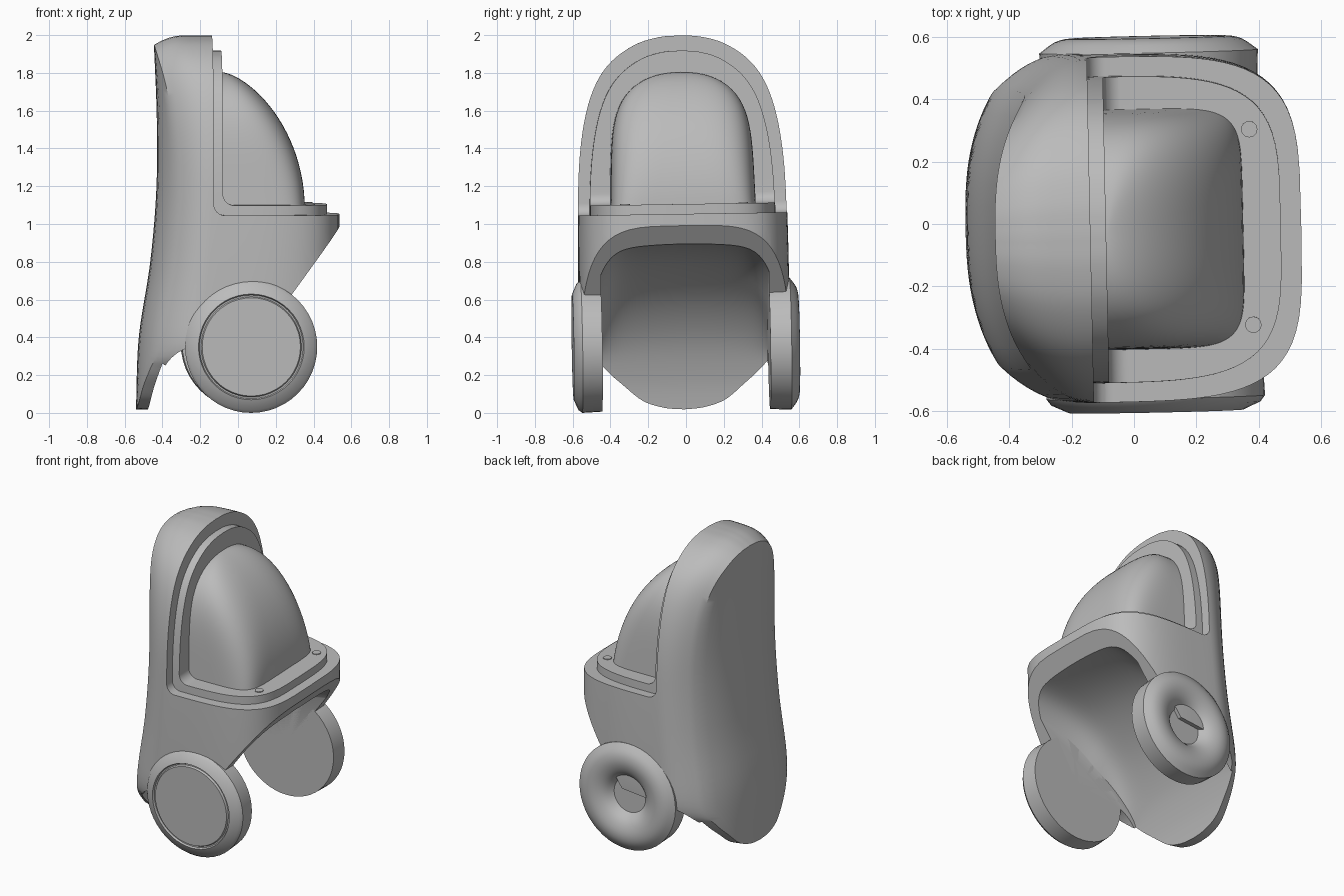
import bpy, bmesh, math
from mathutils import Matrix, Vector

cube = bpy.data.objects.get("Cube")
if cube:
    bpy.data.objects.remove(cube)

grey = bpy.data.materials.new("light_grey")
grey.use_nodes = True
grey.diffuse_color = (0.5, 0.5, 0.5, 1)
grey.node_tree.nodes["Principled BSDF"].inputs["Base Color"].default_value = (0.5, 0.5, 0.5, 1)


def finish(name, bm):
    bmesh.ops.remove_doubles(bm, verts=bm.verts, dist=0.0005)
    bmesh.ops.recalc_face_normals(bm, faces=bm.faces)
    mesh = bpy.data.meshes.new(name)
    bm.to_mesh(mesh)
    bm.free()
    mesh.materials.append(grey)
    obj = bpy.data.objects.new(name, mesh)
    bpy.context.collection.objects.link(obj)
    return obj


def loft(name, rings, caps=True):
    """Skin a list of closed rings that share one point count."""
    bm = bmesh.new()
    rows = [[bm.verts.new(p) for p in ring] for ring in rings]
    n = len(rows[0])
    for a, b in zip(rows, rows[1:]):
        for i in range(n):
            j = (i + 1) % n
            bm.faces.new((a[i], a[j], b[j], b[i]))
    if caps:
        bm.faces.new(rows[0])
        bm.faces.new(rows[-1])
    return finish(name, bm)


def spline(points, steps):
    """Smooth curve through 2D points."""
    pts = [Vector(p) for p in points]
    pts = [2 * pts[0] - pts[1]] + pts + [2 * pts[-1] - pts[-2]]
    out = []
    for a, b, c, d in zip(pts, pts[1:], pts[2:], pts[3:]):
        for k in range(steps):
            t = k / steps
            out.append(0.5 * (2 * b + (c - a) * t + (2 * a - 5 * b + 4 * c - d) * t * t
                              + (3 * b - a - 3 * c + d) * t ** 3))
    return out + [pts[-2]]


def cut(obj, cutter, operation):
    mod = obj.modifiers.new("cut", "BOOLEAN")
    mod.operation = operation
    mod.solver = "EXACT"
    mod.object = cutter
    bpy.context.view_layer.update()
    graph = bpy.context.evaluated_depsgraph_get()
    mesh = bpy.data.meshes.new_from_object(obj.evaluated_get(graph))
    obj.modifiers.clear()
    obj.data = mesh
    bpy.data.objects.remove(cutter)


def slab(profile, half=0.9):
    """Side profile (x, z) extruded across the width."""
    return loft("cutter", [[(x, y, z) for x, z in profile] for y in (-half, half)])


# Half width against height, and the line of the back
OUTLINE = spline([(0, .02), (.12, .03), (.25, .068), (.365, .15), (.475, .24), (.55, .34), (.557, .6),
                  (.553, 1.05), (.54, 1.35), (.505, 1.58), (.447, 1.75), (.36, 1.87), (.235, 1.955),
                  (.11, 1.992), (0, 2.0)], 5)
BACK = spline([(.0, -.54), (.4, -.525), (.8, -.465), (1.2, -.432), (1.6, -.43), (2.0, -.445)], 8)


def back_x(z):
    for a, b in zip(BACK, BACK[1:]):
        if z <= b.x:
            return a.y + (b.y - a.y) * max(0, (z - a.x) / (b.x - a.x))
    return BACK[-1].y


def bow(y):
    """Forward sweep of the back panel toward its edges."""
    return .09 * abs(y / .44) ** 2.7


def hull(name, wide, tall, front):
    """Shell with a bowed back, rounded shoulders and a round nose."""
    stations = [.3 * k / 8 for k in range(9)]
    stations += [.3 + .7 * math.sin(k / 24 * math.pi / 2) for k in range(1, 25)]
    rings = []
    for w, z in OUTLINE:
        side = []
        for u in stations:
            if u <= .3:
                s = .8 + .2 * (1 - (1 - u / .3) ** 2)
            else:
                s = max(0, 1 - ((u - .3) / .7) ** 4.1) ** (1 / 4.1)
            y = w * s * wide
            sweep = bow(w * .8 * wide) * max(0, 1 - u / .3)
            lift = tall * (1 - .025 * max(0, 1 - u / .16) ** 2 * min(1, z / 2))
            side.append((back_x(z) * (1 - u) + front * u + sweep, y, z * lift))
        edge, z0 = side[0][1:]
        rear = []
        for k in range(1, 12):
            y = edge * (k / 6 - 1)
            rear.append((back_x(z) + bow(y), y, z0))
        rings.append(rear + side + [(x, -y, zz) for x, y, zz in reversed(side)])
    return loft(name, rings, caps=False)


def step(x, z):
    """L line with a filleted corner, from the top down and forward."""
    r = .06
    arc = [(x + r - r * math.cos(a), z + r - r * math.sin(a))
           for a in [k / 8 * math.pi / 2 for k in range(9)]]
    return [(x, 2.2)] + arc + [(.8, z)]


parts = []

# Outer shell with stepped front, sloped underside and hollow belly
shell = hull("shell", 1, 1, .535)
cut(shell, slab(step(-.14, 1.055) + [(.8, 2.2)]), "DIFFERENCE")
under = spline([(-.2, .37), (-.3, .345), (-.38, .28), (-.43, .17), (-.475, 0)], 4)
cut(shell, slab([(.54, 1.0), (.1, .4)] + [tuple(p) for p in under]
                + [(-.475, -.2), (1, -.2), (1, 1.0)]), "DIFFERENCE")
roof = spline([(.7, .9), (.45, .895), (.2, .85), (0, .76), (-.2, .6), (-.35, .4), (-.44, .18), (-.487, -.02)], 5)
belly = []
for k in range(33):
    f = math.sin((k / 16 - 1) * math.pi / 2)
    drop = .03 * f * f + .11 * f ** 8
    belly.append([(x, .445 * f, z - drop * max(0, min(1, (z - .3) / .4))) for x, z in roof]
                 + [(-.487, .445 * f, -.4), (.7, .445 * f, -.4)])
cut(shell, loft("cutter", belly), "DIFFERENCE")
parts.append(shell)

# Raised inner frame and tray
frame = hull("inner_frame", .89, .96, .47)
cut(frame, slab(step(-.09, 1.107) + [(.8, .98), (-.22, .98), (-.22, 2.2)]), "INTERSECT")
parts.append(frame)

# Domed front, its corners softening toward the top
rings = []
for k in range(25):
    t = math.sin(k / 24 * math.pi / 2)
    w = .385 * (1 - .05 * t) * max(0, 1 - t ** 5) ** .45
    f = .435 * max(0, 1 - t * t) ** .66
    soft = .3 + .4 * t
    ring = []
    for i in range(49):
        a = math.pi * (i / 48 - .5)
        c, s = math.cos(a), math.sin(a)
        ring.append((-.085 + f * abs(c) ** soft, math.copysign(w * abs(s) ** soft, s), 1.09 + .715 * t))
    rings.append([(-.12, -w, ring[0][2])] + ring + [(-.12, w, ring[0][2])])
parts.append(loft("dome", rings, caps=False))


def lathe(name, profile, centre, side):
    """Turn (radius, depth) points about the axle."""
    rings = [[(centre[0] + r * math.cos(a), side * d, centre[1] + r * math.sin(a))
              for a in [k / 48 * math.tau for k in range(48)]] for r, d in profile]
    return loft(name, rings, caps=False)


# Wheels: one dished, one with a flat grooved cover
HUB = (.058, .36)
dish = spline([(.35, .557), (.3, .592), (.25, .603), (.2, .595), (.155, .572), (.115, .53)], 3)
parts.append(lathe("dished_wheel", [(0, .445), (.345, .445)] + [tuple(p) for p in dish] + [(0, .53)], HUB, 1))
parts.append(lathe("covered_wheel", [(0, .445), (.345, .445), (.35, .55), (.335, .57), (.28, .595),
                                     (.274, .583), (.266, .583), (.26, .595), (0, .595)], HUB, -1))

# Studs on the tray
for name, y in (("left_stud", .313), ("right_stud", -.313)):
    bm = bmesh.new()
    bmesh.ops.create_cone(bm, cap_ends=True, segments=24, radius1=.026, radius2=.026, depth=.02,
                          matrix=Matrix.Translation((.375, y, 1.102)))
    parts.append(finish(name, bm))

# Slight lean of the whole model, then shading
lean = Matrix.Rotation(math.radians(1.2), 4, "Z") @ Matrix.Rotation(math.radians(.9), 4, "X")
bpy.ops.object.select_all(action="DESELECT")
for obj in parts:
    obj.data.transform(lean)
    obj.select_set(True)
bpy.context.view_layer.objects.active = shell
bpy.ops.object.shade_smooth_by_angle(angle=math.radians(32))
low = min(v.co.z for o in parts for v in o.data.vertices)
for obj in parts:
    obj.data.transform(Matrix.Translation((0, 0, -low)))
